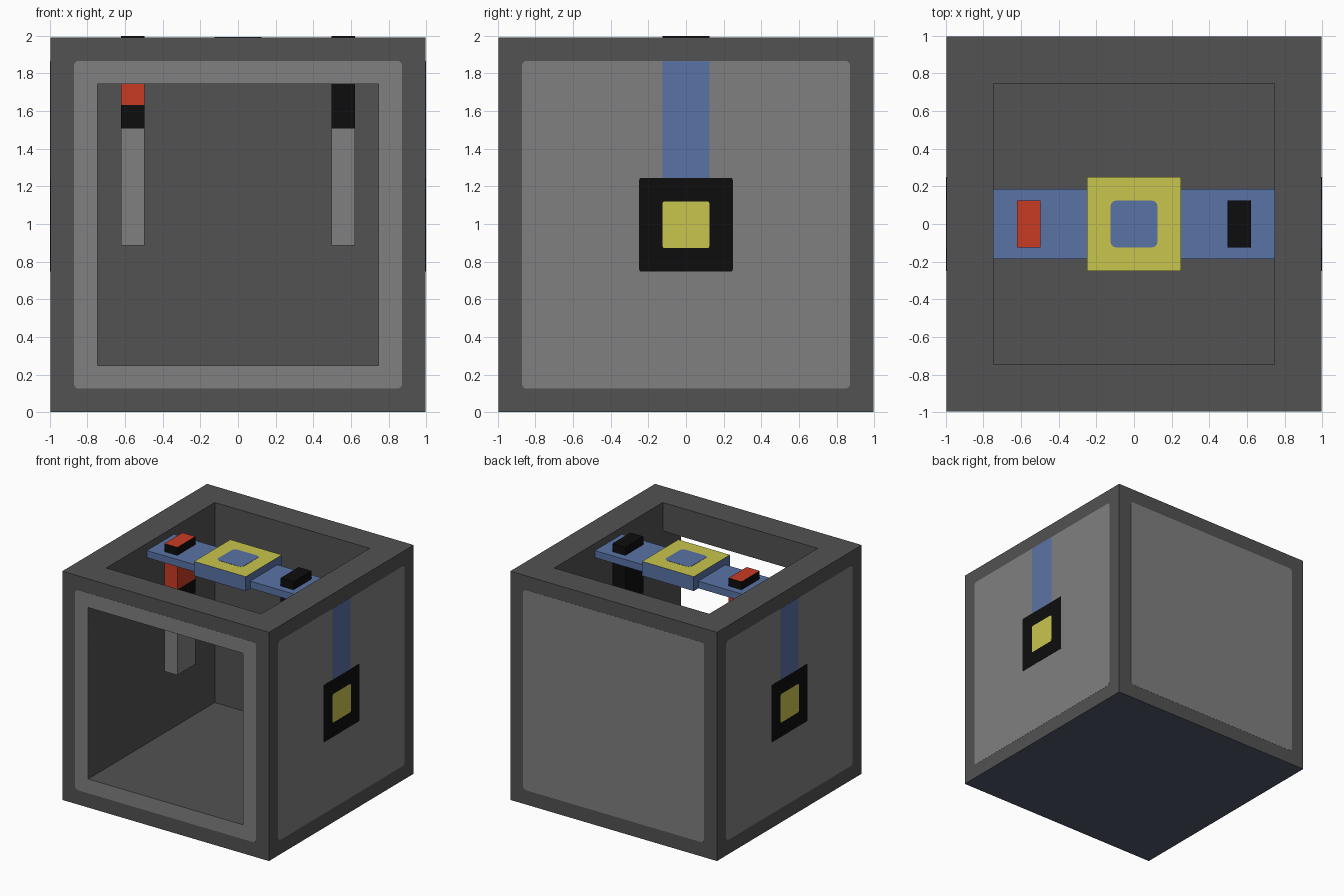
import bpy, bmesh, math

if "Cube" in bpy.data.objects:
    bpy.data.objects.remove(bpy.data.objects["Cube"])

P = 0.1245          # module: the cube is 16 modules wide
H = 8 * P           # half width of the cube
TOP = 2.0           # top of the levers


def srgb(r, g, b):
    return [(c / 255 / 12.92) if c < 10 else ((c / 255 + 0.055) / 1.055) ** 2.4 for c in (r, g, b)] + [1]


def material(name, *rgb):
    m = bpy.data.materials.new(name)
    m.diffuse_color = srgb(*rgb)
    m.use_nodes = True
    m.node_tree.nodes["Principled BSDF"].inputs["Base Color"].default_value = m.diffuse_color
    return m


DARK = material("dark grey", 82, 82, 82)
LIGHT = material("light grey", 128, 128, 128)
BLUE = material("blue", 90, 115, 165)
YELLOW = material("yellow", 201, 197, 78)
BLACK = material("black", 13, 13, 13)
RED = material("red", 201, 59, 36)
SLATE = material("slate", 80, 87, 105)


def finish(name, bm, mats):
    bmesh.ops.recalc_face_normals(bm, faces=bm.faces[:])
    me = bpy.data.meshes.new(name)
    bm.to_mesh(me)
    bm.free()
    for m in mats:
        me.materials.append(m)
    ob = bpy.data.objects.new(name, me)
    bpy.context.collection.objects.link(ob)
    return ob


def box_mesh(lo, hi):
    bm = bmesh.new()
    bmesh.ops.create_cube(bm, size=1)
    for v in bm.verts:
        v.co = [(l + h) / 2 + c * (h - l) for l, h, c in zip(lo, hi, v.co)]
    bm.normal_update()
    return bm


def box(name, lo, hi, *mats):
    return finish(name, box_mesh(lo, hi), mats)


# Placement of flat plates: (across, up, outward) -> xyz
SIDES = {
    "front": lambda a, b, n: (a, -n, b),
    "back": lambda a, b, n: (-a, n, b),
    "right": lambda a, b, n: (n, a, b),
    "left": lambda a, b, n: (-n, -a, b),
    "top": lambda a, b, n: (a, b, n),
}


def plate(name, side, half, b0, b1, base, rise, mat, r=0.0):
    """Thin rounded rectangle lying on one side of the cube."""
    pts = []
    for q, (sx, cb) in enumerate(((1, b1 - r), (-1, b1 - r), (-1, b0 + r), (1, b0 + r))):
        for k in range(4 if r else 1):
            t = math.radians(90 * q + 30 * k)
            pts.append((sx * (half - r) + r * math.cos(t), cb + r * math.sin(t)))
    bm = bmesh.new()
    f = SIDES[side]
    low, high = [[bm.verts.new(f(a, b, n)) for a, b in pts] for n in (base - 0.004, base + rise)]
    bm.faces.new(low)
    bm.faces.new(high)
    for i in range(len(pts)):
        j = (i + 1) % len(pts)
        bm.faces.new((low[i], low[j], high[j], high[i]))
    return finish(name, bm, [mat])


def cut(ob, cutters):
    for c in cutters:
        m = ob.modifiers.new("opening", "BOOLEAN")
        m.operation, m.solver, m.object = "DIFFERENCE", "EXACT", c


# Hollow cube, open at the front and at the top
shell = box("shell", (-H, -H, 0), (H, H, 16 * P), DARK, SLATE)
for f in shell.data.polygons:
    f.material_index = 1 if f.normal.z < -0.5 else 0
front_cutter = box("front_cutter", (-6 * P, -1.2, 2 * P), (6 * P, 6 * P, 14 * P), DARK)
top_cutter = box("top_cutter", (-6 * P, -6 * P, 10 * P), (6 * P, 6 * P, 2.2), DARK)
for c in (front_cutter, top_cutter):
    c.hide_render = True
    c.hide_viewport = False
cut(shell, (front_cutter, top_cutter))

# Light side panels
for side in ("front", "back", "right", "left"):
    panel = plate(side + "_panel", side, 7 * P, P, 15 * P, H, 0.001, LIGHT, 0.025)
    if side == "front":
        cut(panel, (front_cutter,))

# Apply the openings and remove the cutters
bpy.context.view_layer.update()
dg = bpy.context.evaluated_depsgraph_get()
for ob in (shell, bpy.data.objects["front_panel"]):
    me = bpy.data.meshes.new_from_object(ob.evaluated_get(dg))
    ob.modifiers.clear()
    ob.data = me
for c in (front_cutter, top_cutter):
    bpy.data.objects.remove(c)

# Stripe and square badge on the right and left
for side in ("right", "left"):
    plate(side + "_stripe", side, P, 9.9 * P, 15 * P, H, 0.002, BLUE)
    plate(side + "_badge", side, 2 * P, 6 * P, 10 * P, H, 0.003, BLACK, 0.012)
    plate(side + "_badge_centre", side, P, 7 * P, 9 * P, H, 0.004, YELLOW, 0.012)

# Bridge across the top opening
box("bridge", (-6 * P, -1.5 * P, 15 * P), (6 * P, 1.5 * P, 15.5 * P), BLUE)
hub = box("hub", (-2 * P, -2 * P, 15 * P - 0.001), (2 * P, 2 * P, 16 * P), BLUE, YELLOW)
for f in hub.data.polygons:
    f.material_index = 1 if f.normal.z > 0.5 else 0
plate("hub_centre", "top", P, -P, P, 16 * P, 0.002, BLUE, 0.03)


def rod(name, x0, bands, top_mat):
    """Vertical rod with bands given as (upper height, material)."""
    bm = box_mesh((x0, -P, 0.887), (x0 + P, P, TOP))
    for z, _ in bands[:-1]:
        bmesh.ops.bisect_plane(bm, geom=bm.verts[:] + bm.edges[:] + bm.faces[:],
                               plane_co=(0, 0, z), plane_no=(0, 0, 1))
    bm.normal_update()
    for f in bm.faces:
        z = f.calc_center_median().z
        f.material_index = next(i for i, b in enumerate(bands) if z <= b[0] + 0.001)
        if f.normal.z > 0.5:
            f.material_index = len(bands)
    return finish(name, bm, [m for _, m in bands] + [top_mat])


# Rods through the bridge: the left one has a red band and red top
rod("left_rod", -5 * P, [(1.508, LIGHT), (1.632, BLACK), (15.2 * P, RED), (TOP, BLACK)], RED)
rod("right_rod", 4 * P, [(1.508, LIGHT), (TOP, BLACK)], BLACK)
